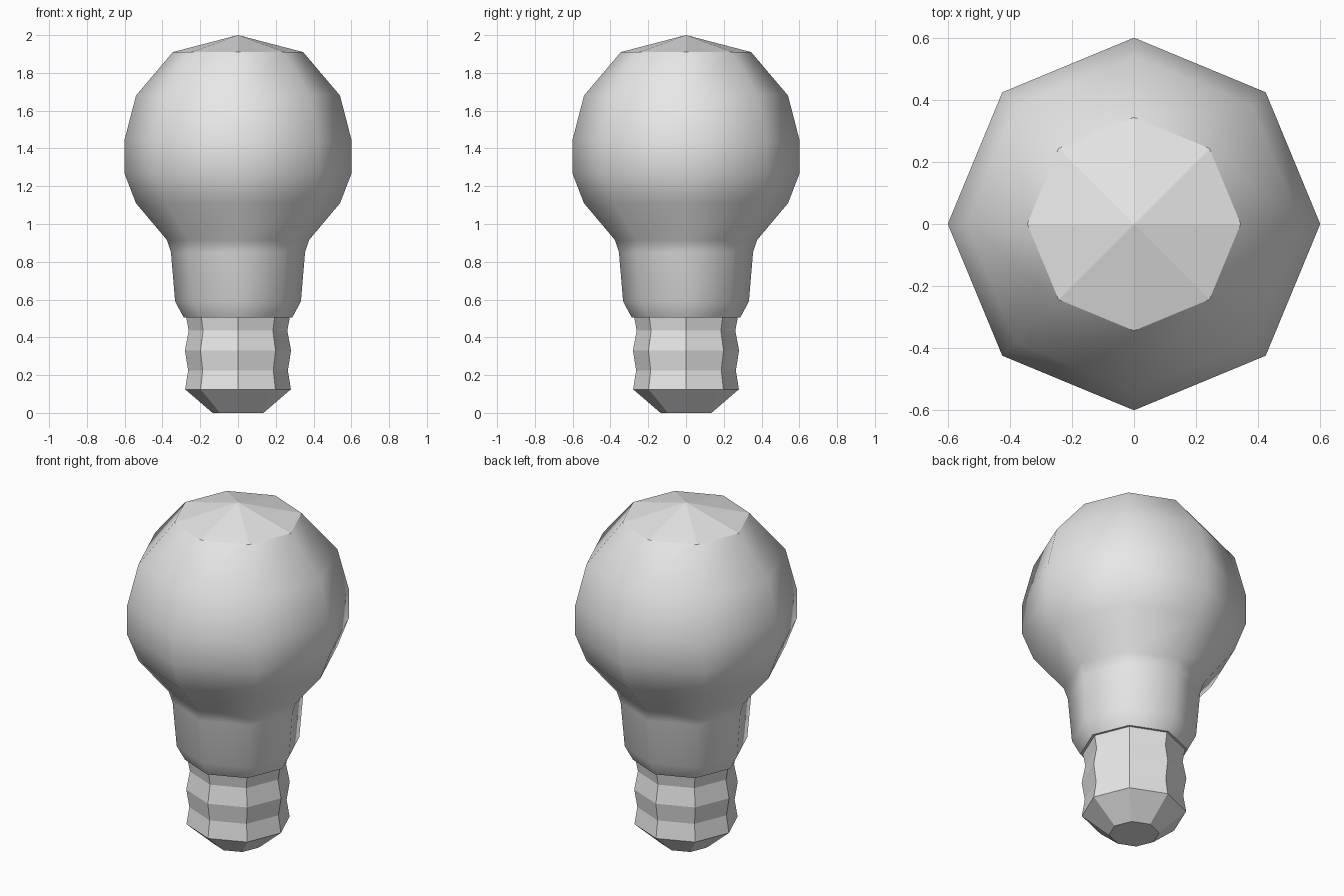
import bpy
import bmesh
from math import cos, sin, tau

SIDES = 8

default_cube = bpy.data.objects.get("Cube")
if default_cube:
    bpy.data.objects.remove(default_cube, do_unlink=True)


def make_material(name, colour):
    mat = bpy.data.materials.new(name)
    mat.use_nodes = True
    mat.diffuse_color = colour
    mat.node_tree.nodes["Principled BSDF"].inputs["Base Color"].default_value = colour
    return mat


def lathe(name, profile, material, smooth_rows=()):
    """Turn (radius, z) points about z; zero radius makes a tip."""
    bm = bmesh.new()
    rings = []
    for radius, z in profile:
        count = SIDES if radius > 0 else 1
        rings.append([bm.verts.new((radius * cos(tau * i / SIDES),
                                    radius * sin(tau * i / SIDES), z))
                      for i in range(count)])
    for row, (low, high) in enumerate(zip(rings, rings[1:])):
        for i in range(SIDES):
            j = (i + 1) % SIDES
            corners = [low[i % len(low)], low[j % len(low)],
                       high[j % len(high)], high[i % len(high)]]
            face = bm.faces.new(list(dict.fromkeys(corners)))
            face.smooth = row in smooth_rows
    # Close the bottom
    if len(rings[0]) > 1:
        bm.faces.new(rings[0][::-1])
    bm.normal_update()
    mesh = bpy.data.meshes.new(name)
    bm.to_mesh(mesh)
    bm.free()
    mesh.materials.append(material)
    obj = bpy.data.objects.new(name, mesh)
    bpy.context.collection.objects.link(obj)
    return obj


grey = make_material("light grey", (0.8, 0.8, 0.8, 1))

# Faceted screw base with its tapered contact
lathe("screw_base", [(0.135, 0), (0.28, 0.125), (0.264, 0.225), (0.281, 0.33),
                     (0.261, 0.435), (0.275, 0.51)], grey)

# Rounded glass, smooth around the body with a flat-faceted crown
glass = [(0.288, 0.506), (0.333, 0.59), (0.355, 0.85), (0.376, 0.915),
         (0.54, 1.11), (0.602, 1.27), (0.602, 1.44), (0.54, 1.68),
         (0.345, 1.91), (0, 2)]
lathe("glass_bulb", glass, grey, smooth_rows=range(len(glass) - 2))
